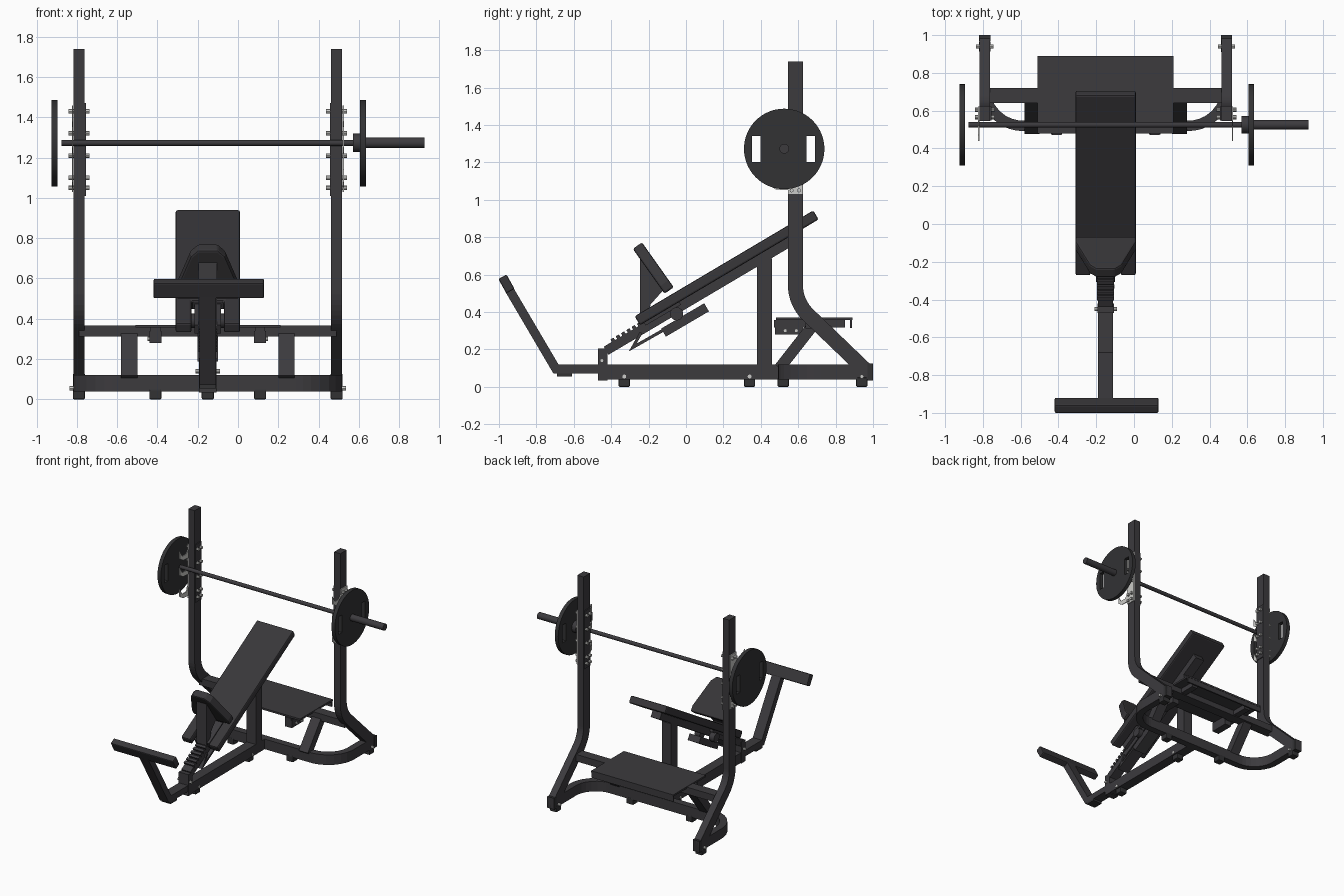
import bpy, bmesh
from math import radians, cos, sin, atan2, pi
from mathutils import Vector, Matrix

cube = bpy.data.objects.get("Cube")
if cube:
    bpy.data.objects.remove(cube, do_unlink=True)


def material(name, rgb, rough=0.6):
    m = bpy.data.materials.new(name)
    m.use_nodes = True
    m.diffuse_color = (*rgb, 1)
    bsdf = m.node_tree.nodes["Principled BSDF"]
    bsdf.inputs["Base Color"].default_value = (*rgb, 1)
    bsdf.inputs["Roughness"].default_value = rough
    return m


FRAME = material("charcoal frame", (0.045, 0.043, 0.048))
PAD = material("dark upholstery", (0.04, 0.038, 0.042))
IRON = material("black iron", (0.032, 0.032, 0.034))
SILVER = material("silver steel", (0.6, 0.6, 0.58))
MID = -0.15            # centre plane of the bench
SIDES = (("right", -0.79, -1), ("left", 0.49, 1))


def finish(name, bm, mat, bevel=0, segments=2, smooth=False):
    bmesh.ops.recalc_face_normals(bm, faces=bm.faces)
    me = bpy.data.meshes.new(name)
    bm.to_mesh(me)
    bm.free()
    ob = bpy.data.objects.new(name, me)
    bpy.context.collection.objects.link(ob)
    me.materials.append(mat)
    if bevel:
        mod = ob.modifiers.new("soft edges", "BEVEL")
        mod.width, mod.segments = bevel, segments
    if smooth:
        bpy.ops.object.select_all(action="DESELECT")
        ob.select_set(True)
        bpy.context.view_layer.objects.active = ob
        bpy.ops.object.shade_smooth_by_angle(angle=radians(35))
    return ob


def box(name, centre, size, mat=FRAME, tilt=0, bevel=0):
    bm = bmesh.new()
    m = Matrix.Translation(centre) @ Matrix.Rotation(tilt, 4, "X") @ Matrix.Diagonal((*size, 1))
    bmesh.ops.create_cube(bm, size=1, matrix=m)
    return finish(name, bm, mat, bevel)


def rod(name, x0, x1, y, z, r, mat=FRAME, sides=24):
    """Cylinder lying along x."""
    bm = bmesh.new()
    m = Matrix.Translation(((x0 + x1) / 2, y, z)) @ Matrix.Rotation(pi / 2, 4, "Y")
    bmesh.ops.create_cone(bm, cap_ends=True, segments=sides, radius1=r, radius2=r,
                          depth=abs(x1 - x0), matrix=m)
    return finish(name, bm, mat, smooth=True)


def prism(name, outline, lo, hi, plane="yz", mat=FRAME, bevel=0):
    """Extrude a flat outline between lo and hi across its plane."""
    bm = bmesh.new()
    place = (lambda u, v, w: (w, u, v)) if plane == "yz" else (lambda u, v, w: (u, v, w))
    a = [bm.verts.new(place(u, v, lo)) for u, v in outline]
    b = [bm.verts.new(place(u, v, hi)) for u, v in outline]
    bm.faces.new(a)
    bm.faces.new(b)
    for i in range(len(a)):
        j = (i + 1) % len(a)
        bm.faces.new((a[i], a[j], b[j], b[i]))
    return finish(name, bm, mat, bevel)


def fillet(path, radius, steps=8):
    """Round the inner corners of a path."""
    pts = [Vector(p) for p in path]
    out = [pts[0]]
    for p, c, n in zip(pts, pts[1:], pts[2:]):
        d0, d1 = (p - c).normalized(), (n - c).normalized()
        half = d0.angle(d1) / 2
        centre = c + (d0 + d1).normalized() * radius / sin(half)
        s, e = c + d0 * radius * cos(half) / sin(half), c + d1 * radius * cos(half) / sin(half)
        for k in range(steps + 1):
            out.append(centre + (s.lerp(e, k / steps) - centre).normalized() * radius)
    return out + [pts[-1]]


def tube(name, path, width, lo, hi, plane="yz"):
    """Rectangular tube following a flat path with mitred corners."""
    pts = [Vector(p) for p in path]
    left, right = [], []
    for i, p in enumerate(pts):
        d0 = (p - pts[i - 1]).normalized() if i else (pts[1] - p).normalized()
        d1 = (pts[i + 1] - p).normalized() if i < len(pts) - 1 else d0
        t = (d0 + d1).normalized()
        n = Vector((-t.y, t.x)) * (width / 2 / t.dot(d0))
        left.append(p + n)
        right.append(p - n)
    return prism(name, left + right[::-1], lo, hi, plane)


# Base: U-shaped rear foot, centre spine and rubber feet
tube("rear_base", fillet([(-0.79, 1), (-0.79, 0.52), (0.49, 0.52), (0.49, 1)], 0.2),
     0.055, 0.04, 0.12, "xy")
box("base_spine", (MID, 0.03, 0.08), (0.08, 0.95, 0.08))
feet = [(-0.79, 0.94), (0.49, 0.94), (-0.41, 0.52), (0.11, 0.52), (MID, -0.33), (MID, 0.34)]
for x, y in feet:
    box("foot", (x, y, 0.025), (0.06, 0.06, 0.05), IRON, bevel=0.006)
    for s in (-1, 1):
        rod("foot_bolt", x + s * 0.02, x + s * 0.046, y, 0.055, 0.011, SILVER, 8)

# Uprights with bent rear legs, silver rack plates, hooks and bolts
for side, x, s in SIDES:
    tube(side + "_upright", fillet([(0.585, 1.74), (0.585, 0.45), (0.97, 0.08)], 0.22),
         0.08, x - 0.0275, x + 0.0275)
    outer = sorted((x + s * 0.028, x + s * 0.035))
    prism(side + "_rack_plate", [(0.545, 1.03), (0.622, 1.03), (0.622, 1.46), (0.545, 1.46)],
          *outer, mat=SILVER)
    for z in (1.07, 1.24, 1.37):
        prism(side + "_hook", [(0.56, z - 0.02), (0.56, z + 0.06), (0.52, z + 0.02),
                               (0.47, z + 0.02), (0.44, z + 0.07), (0.44, z + 0.01),
                               (0.48, z - 0.015)], *outer, mat=SILVER)
    for z in (1.05, 1.1, 1.21, 1.32, 1.43):
        for y in (0.565, 0.605):
            rod(side + "_rack_bolt", x - 0.052, x + 0.052, y, z, 0.011, SILVER, 8)
    box(side + "_inner_plate", (x - s * 0.031, 0.585, 1.24), (0.007, 0.075, 0.46))
    box(side + "_end_cap", (x, 0.985, 0.08), (0.06, 0.03, 0.09), IRON)

# Upper crossbar, spotter platform and its supports
box("crossbar", (MID, 0.68, 0.34), (1.28, 0.08, 0.055))
box("platform", (MID, 0.685, 0.363), (0.72, 0.41, 0.014))
box("platform_rear_lip", (MID, 0.882, 0.34), (0.72, 0.012, 0.05))
for s in (-1, 1):
    box("platform_support", (MID + s * 0.26, 0.66, 0.338), (0.05, 0.38, 0.04))
    box("platform_bracket", (MID + s * 0.26, 0.55, 0.31), (0.06, 0.15, 0.06))
    for y in (0.53, 0.59):
        rod("platform_bolt", MID + s * 0.285, MID + s * 0.3, y, 0.3, 0.011, SILVER, 8)
    xb = MID + s * 0.39
    tube("diagonal_brace", [(0.5, 0.1), (0.68, 0.33)], 0.06, xb - 0.04, xb + 0.04)

# Bench supports
box("rear_post", (MID, 0.42, 0.4), (0.08, 0.08, 0.57))
box("front_post", (MID, -0.445, 0.12), (0.086, 0.05, 0.17))
SLOPE = atan2(0.566, 0.956)
ALONG, UP = Vector((cos(SLOPE), sin(SLOPE))), Vector((-sin(SLOPE), cos(SLOPE)))
PAD_MID = Vector((0.217, 0.636))


def on_bench(u, v):
    """Point in the side plane, u along the bench and v above its middle."""
    return PAD_MID + ALONG * u + UP * v


tube("bench_rail", [on_bench(-0.78, -0.053), on_bench(0.4, -0.053)], 0.05, MID - 0.04, MID + 0.04)
for k in range(6):
    y, z = on_bench(-0.72 + k * 0.033, -0.024)
    box("seat_notch", (MID, y, z), (0.09, 0.02, 0.022), tilt=SLOPE)

# Backrest pad with a slot for the sliding seat
slot = [(-0.16, -0.555), (-0.08, -0.555), (-0.08, -0.33), (0.08, -0.33), (0.08, -0.555),
        (0.16, -0.555), (0.16, 0.555), (-0.16, 0.555)]
pad = prism("backrest_pad", slot, -0.028, 0.028, "xy", PAD, 0.01)
pad.location = (MID, *PAD_MID)
pad.rotation_euler.x = SLOPE

# Seat on its bracket and slider
taper = [(-0.16, -0.147), (0.16, -0.147), (0.16, -0.1), (0.085, 0.11), (0.05, 0.147),
         (-0.05, 0.147), (-0.085, 0.11), (-0.16, -0.1)]
seat = prism("seat_pad", taper, -0.03, 0.03, "xy", PAD, 0.01)
seat.location = (MID, -0.175, 0.635)
seat.rotation_euler.x = atan2(0.24, -0.17)
prism("seat_bracket", [(-0.245, 0.68), (-0.2, 0.66), (-0.11, 0.53), (-0.19, 0.44), (-0.2, 0.37),
                       (-0.245, 0.35)], MID - 0.045, MID + 0.045)
y, z = on_bench(-0.42, -0.02)
box("seat_slider", (MID, y, z), (0.13, 0.22, 0.05), tilt=SLOPE)

# Adjuster box and pull rod under the rail
tube("adjuster_box", [(-0.12, 0.29), (0.11, 0.425)], 0.05, MID - 0.05, MID + 0.05)
tube("pull_rod", [(-0.24, 0.29), (-0.285, 0.21), (-0.1, 0.315)], 0.016, MID - 0.05, MID + 0.05)
for s in (-1, 1):
    rod("adjuster_handle", MID + s * 0.04, MID + s * 0.085, -0.05, 0.39, 0.035)

# Leg hold: bent arm and cross pad
tube("leg_arm", [(-0.42, 0.095), (-0.695, 0.095), (-0.945, 0.52)], 0.048, MID - 0.04, MID + 0.04)
box("arm_skid", (MID, -0.65, 0.063), (0.08, 0.08, 0.016), IRON)
box("leg_pad", (-0.145, -0.96, 0.55), (0.55, 0.05, 0.088), PAD, radians(29), 0.008)
for s in (-1, 1):
    rod("arm_bolt", MID + s * 0.03, MID + s * 0.06, -0.45, 0.14, 0.011, SILVER, 8)

# Barbell: thin bar, one sleeve with collar and two slotted plates
rod("bar", -0.875, 0.58, 0.525, 1.273, 0.015)
rod("bar_sleeve", 0.57, 0.925, 0.525, 1.273, 0.026)
rod("bar_collar", 0.57, 0.608, 0.525, 1.273, 0.046)
for side, x in (("right", -0.91), ("left", 0.62)):
    disc = rod(side + "_weight_plate", x - 0.015, x + 0.015, 0.525, 1.272, 0.215, IRON, 64)
    for s in (-1, 1):
        cutter = box("slot_cutter", (x, 0.521 + s * 0.145, 1.272), (0.2, 0.046, 0.14), IRON)
        cutter.hide_render = True
        cut = disc.modifiers.new("slot", "BOOLEAN")
        cut.operation, cut.object = "DIFFERENCE", cutter
        bpy.context.view_layer.objects.active = disc
        bpy.ops.object.modifier_apply(modifier=cut.name)
        bpy.data.objects.remove(cutter, do_unlink=True)
